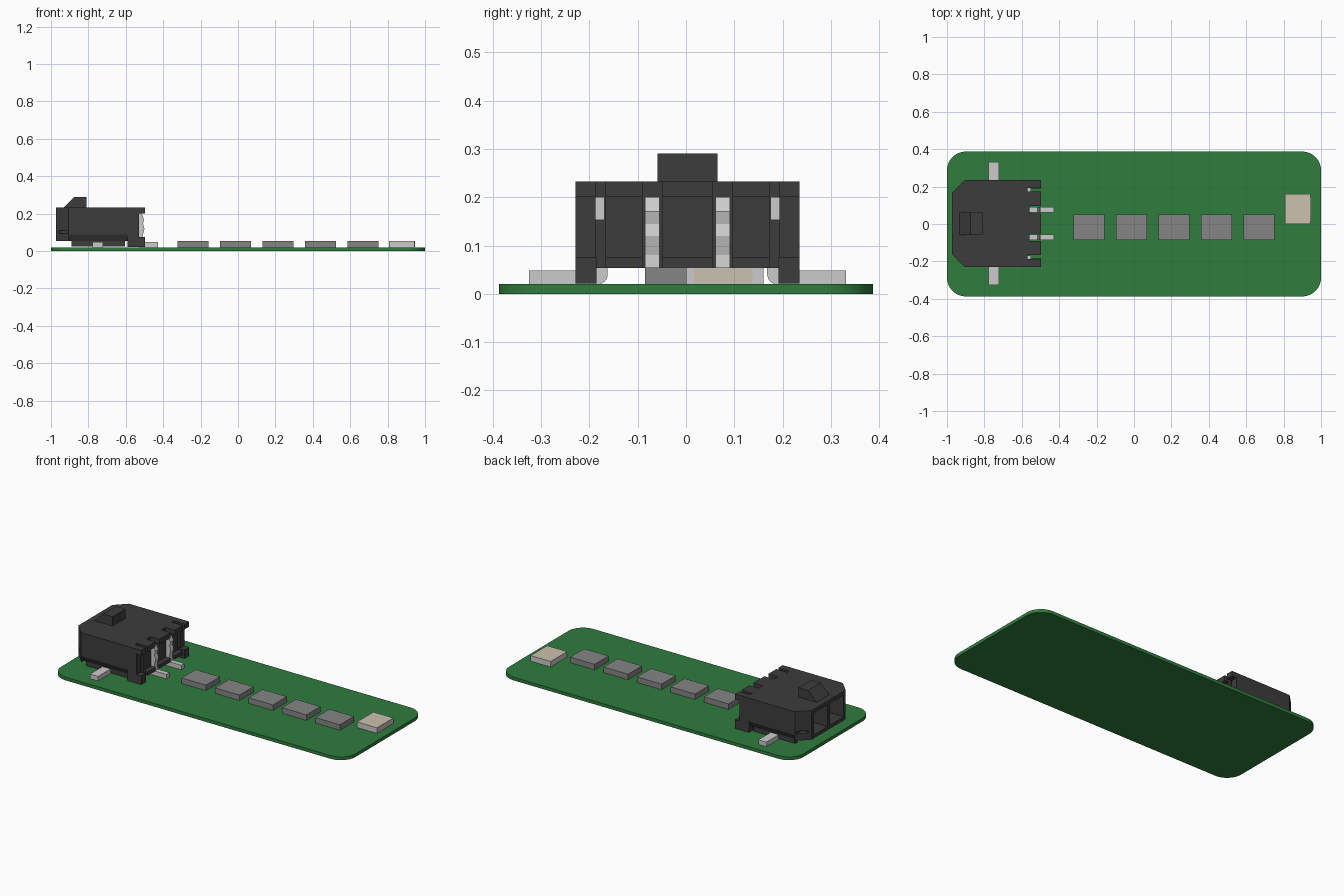
import bpy, bmesh, math
from mathutils import Vector

if "Cube" in bpy.data.objects:
    bpy.data.objects.remove(bpy.data.objects["Cube"])


def material(name, rgb):
    m = bpy.data.materials.new(name)
    m.diffuse_color = (*rgb, 1)
    m.use_nodes = True
    m.node_tree.nodes["Principled BSDF"].inputs["Base Color"].default_value = m.diffuse_color
    return m


GREEN = material("board_green", (0.029, 0.205, 0.047))
BLACK = material("black_plastic", (0.046, 0.046, 0.046))
DARK = material("dark_grey", (0.235, 0.235, 0.235))
METAL = material("tin", (0.53, 0.53, 0.53))
CREAM = material("cream_lens", (0.6, 0.54, 0.43))
CY = 0.003  # connector centre line


def prism(name, points, lo, hi, axis, mat):
    """Extrude a 2D outline along z (points are x,y), y (x,z) or x (y,z)."""
    place = {"z": lambda a, b, t: (a, b, t),
             "y": lambda a, b, t: (a, t, b),
             "x": lambda a, b, t: (t, a, b)}[axis]
    bm = bmesh.new()
    face = bm.faces.new([bm.verts.new(place(a, b, lo)) for a, b in points])
    out = bmesh.ops.extrude_face_region(bm, geom=[face])
    verts = [v for v in out["geom"] if isinstance(v, bmesh.types.BMVert)]
    shift = Vector(place(0, 0, hi - lo))
    bmesh.ops.translate(bm, vec=shift, verts=verts)
    bmesh.ops.recalc_face_normals(bm, faces=bm.faces)
    me = bpy.data.meshes.new(name)
    bm.to_mesh(me)
    bm.free()
    ob = bpy.data.objects.new(name, me)
    bpy.context.collection.objects.link(ob)
    if mat:
        me.materials.append(mat)
    return ob


def box(name, x0, x1, y0, y1, z0, z1, mat=None):
    return prism(name, [(x0, y0), (x1, y0), (x1, y1), (x0, y1)], z0, z1, "z", mat)


def cut(target, cutter):
    cutter.data.materials.append(BLACK)
    mod = target.modifiers.new("cut", "BOOLEAN")
    mod.operation = "DIFFERENCE"
    mod.solver = "EXACT"
    mod.object = cutter
    bpy.context.view_layer.objects.active = target
    bpy.ops.object.modifier_apply(modifier=mod.name)
    bpy.data.objects.remove(cutter)


def span(s, a, b):
    """Sorted y range on side s of the connector."""
    return sorted((CY + s * a, CY + s * b))


# Circuit board with rounded corners
R = 0.1
outline = []
for i, (sx, sy) in enumerate([(1, 1), (-1, 1), (-1, -1), (1, -1)]):
    for k in range(13):
        a = math.radians(90 * i + 7.5 * k)
        outline.append((sx * (1 - R) + R * math.cos(a), sy * (0.387 - R) + R * math.sin(a)))
board = prism("circuit_board", outline, 0, 0.02, "z", GREEN)
bpy.context.view_layer.objects.active = board
board.select_set(True)
bpy.ops.object.shade_smooth_by_angle(angle=math.radians(30))

# Row of chip resistors
for i in range(5):
    x = -0.241 + i * 0.2275
    box(f"chip_resistor_{i + 1}", x - 0.083, x + 0.083, -0.085, 0.05, 0.02, 0.054, DARK)

# Indicator lamp with cream lens and end window
box("lamp_base", 0.808, 0.944, 0, 0.16, 0.02, 0.052, METAL)
box("lamp_lens", 0.808, 0.944, 0, 0.16, 0.052, 0.054, CREAM)
box("lamp_window", 0.94, 0.945, 0.018, 0.138, 0.021, 0.053, CREAM)

# Connector housing: chamfered mating end, slotted rear
half = [(-0.497, 0.053), (-0.56, 0.053), (-0.56, 0.093), (-0.497, 0.093),
        (-0.497, 0.17), (-0.57, 0.17), (-0.57, 0.19), (-0.497, 0.19),
        (-0.497, 0.232), (-0.905, 0.232), (-0.972, 0.165)]
shape = [(x, CY + y) for x, y in half] + [(x, CY - y) for x, y in reversed(half)]
housing = prism("connector_housing", shape, 0.053, 0.232, "z", BLACK)

# Rear recess, mating cavities, corner slots and undercut lower edges
cut(housing, box("rear_cutter", -0.528, -0.45, -0.3, 0.3, 0.075, 0.2))
for s in (1, -1):
    cut(housing, box("cavity_cutter", -1.05, -0.62, *span(s, 0.012, 0.145), 0.075, 0.208))
    cut(housing, box("slot_cutter", -0.958, -0.91, *span(s, 0.17, 0.26), 0.095, 0.11))
    wedge = [(0.25, 0.04), (0.25, 0.088), (0.23, 0.088), (0.205, 0.04)]
    cut(housing, prism("edge_cutter", [(CY + s * y, z) for y, z in wedge],
                       -0.9, -0.592, "x", None))

# Raised latch on top
prism("latch_ramp", [(-0.935, 0.23), (-0.875, 0.29), (-0.81, 0.29), (-0.81, 0.23)],
      CY - 0.062, CY + 0.062, "y", BLACK)

# Side skirts, feet, metal anchors and contacts, mirrored about the centre line
pin = [(-0.56, 0.2), (-0.515, 0.2), (-0.502, 0.17), (-0.508, 0.145), (-0.5, 0.12),
       (-0.51, 0.08), (-0.505, 0.048), (-0.428, 0.048), (-0.428, 0.02),
       (-0.525, 0.02), (-0.542, 0.03), (-0.548, 0.05)]
for s, side in ((1, "left"), (-1, "right")):
    box(f"side_skirt_{side}", -0.89, -0.605, *span(s, 0.188, 0.208), 0.024, 0.056, BLACK)
    box(f"housing_foot_{side}", -0.592, -0.497, *span(s, 0.188, 0.232), 0.021, 0.075, BLACK)
    tab = [(0.328, 0.02), (0.328, 0.048), (0.19, 0.048), (0.19, 0.06), (0.165, 0.06)]
    tab += [(0.185 - 0.02 * math.cos(t), 0.04 - 0.02 * math.sin(t))
            for t in (0, 0.4, 0.8, 1.2, math.pi / 2)]
    prism(f"anchor_tab_{side}", [(CY + s * y, z) for y, z in tab], -0.778, -0.723, "x", METAL)
    box(f"anchor_clip_{side}", -0.572, -0.55, *span(s, 0.172, 0.19), 0.153, 0.2, METAL)
    prism(f"contact_leg_{side}", pin, *span(s, 0.058, 0.088), "y", METAL)
    box(f"contact_pin_{side}", -0.9, -0.6, *span(s, 0.062, 0.092), 0.125, 0.155, METAL)
